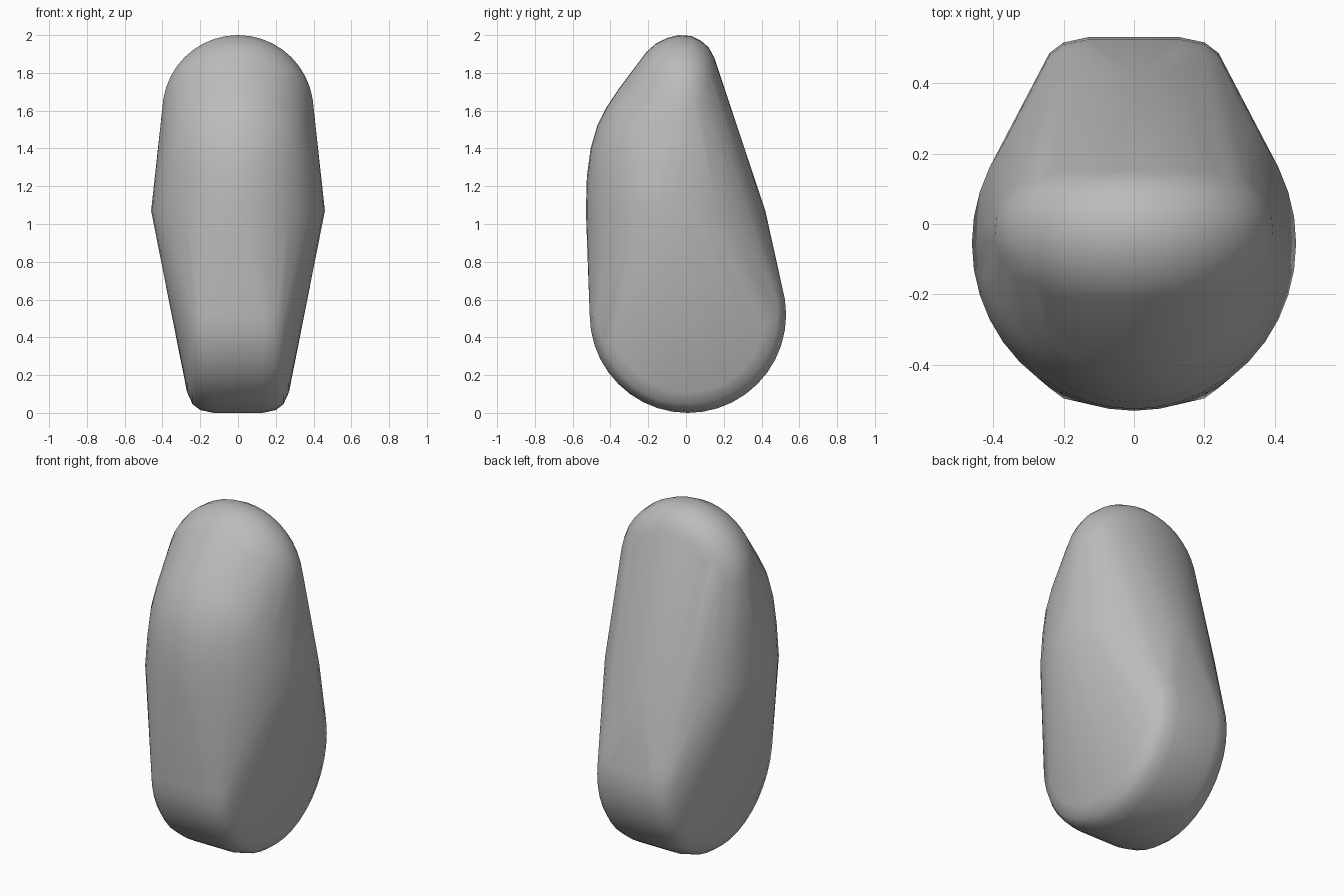
import bpy
import bmesh
from math import sin, cos, pi, radians

cube = bpy.data.objects.get("Cube")
if cube:
    bpy.data.objects.remove(cube, do_unlink=True)

bm = bmesh.new()


def ring(steps, place):
    """Add one closed ring of points; place maps cosine and sine to a position."""
    for i in range(steps):
        a = 2 * pi * i / steps
        bm.verts.new(place(cos(a), sin(a)))


# Foot: a rounded wheel lying across x
for w, r in ((0.13, 0.52), (0.20, 0.505), (0.24, 0.475), (0.27, 0.41)):
    for side in (-w, w):
        ring(40, lambda c, s: (side, 0.01 + r * c, 0.52 + r * s))

# Belly: stacked ovals given as height, half width, front and back
for z, w, front, back in ((1.07, 0.46, -0.53, 0.42),
                          (1.25, 0.435, -0.525, 0.36),
                          (1.40, 0.41, -0.505, 0.29),
                          (1.52, 0.38, -0.47, 0.23),
                          (1.62, 0.34, -0.42, 0.18),
                          (1.71, 0.29, -0.36, 0.14)):
    mid, depth = (front + back) / 2, (back - front) / 2
    ring(40, lambda c, s: (w * c, mid + depth * s, z))

# Crown: a thin rounded disc facing front and back
for y, r in ((-0.21, 0.31), (-0.16, 0.355), (-0.10, 0.385), (-0.04, 0.40),
             (0.03, 0.395), (0.08, 0.37), (0.12, 0.335), (0.15, 0.28)):
    ring(40, lambda c, s: (r * c, y, 1.60 + r * s))

# Stretch one skin over all the rings
hull = bmesh.ops.convex_hull(bm, input=bm.verts[:])
loose = {v for v in hull["geom_interior"] + hull["geom_unused"]
         if isinstance(v, bmesh.types.BMVert) and v.is_valid}
bmesh.ops.delete(bm, geom=list(loose), context="VERTS")
bmesh.ops.recalc_face_normals(bm, faces=bm.faces[:])

mesh = bpy.data.meshes.new("body")
bm.to_mesh(mesh)
bm.free()
body = bpy.data.objects.new("body", mesh)
bpy.context.collection.objects.link(body)

# Plain grey material
grey = bpy.data.materials.new("plain grey")
grey.use_nodes = True
colour = (0.5, 0.5, 0.5, 1)
grey.diffuse_color = colour
grey.node_tree.nodes["Principled BSDF"].inputs["Base Color"].default_value = colour
mesh.materials.append(grey)

bpy.ops.object.select_all(action="DESELECT")
body.select_set(True)
bpy.context.view_layer.objects.active = body
bpy.ops.object.shade_smooth_by_angle(angle=radians(40))
